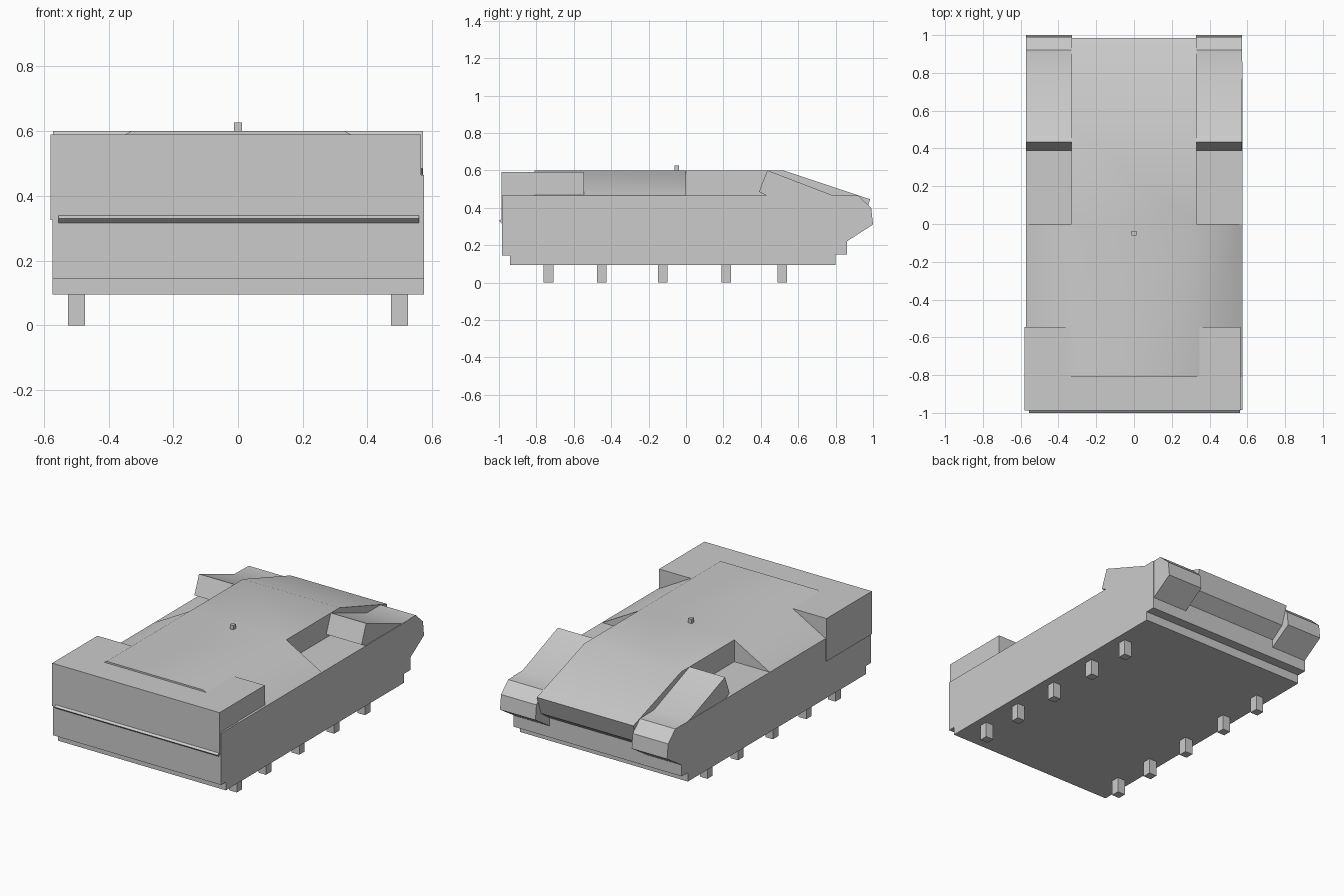
import bpy
import bmesh
import math

cube = bpy.data.objects.get("Cube")
if cube:
    bpy.data.objects.remove(cube)

grey = bpy.data.materials.new("plain grey")
grey.use_nodes = True
grey.diffuse_color = (0.6, 0.6, 0.6, 1)
grey.node_tree.nodes["Principled BSDF"].inputs["Base Color"].default_value = (0.6, 0.6, 0.6, 1)


def finish(name, bm, smooth=False):
    bmesh.ops.recalc_face_normals(bm, faces=bm.faces)
    mesh = bpy.data.meshes.new(name)
    bm.to_mesh(mesh)
    bm.free()
    mesh.materials.append(grey)
    ob = bpy.data.objects.new(name, mesh)
    bpy.context.collection.objects.link(ob)
    if smooth:
        bpy.ops.object.select_all(action='DESELECT')
        ob.select_set(True)
        bpy.context.view_layer.objects.active = ob
        bpy.ops.object.shade_smooth_by_angle(angle=math.radians(35))
    return ob


def extrude(name, points, shift, smooth=False):
    """Extrude a closed outline of 3D points along a vector."""
    bm = bmesh.new()
    face = bm.faces.new([bm.verts.new(p) for p in points])
    new = bmesh.ops.extrude_face_region(bm, geom=[face])["geom"]
    bmesh.ops.translate(bm, vec=shift, verts=[v for v in new if isinstance(v, bmesh.types.BMVert)])
    return finish(name, bm, smooth)


def side_prism(name, profile, x0, x1, smooth=False):
    return extrude(name, [(x0, y, z) for y, z in profile], (x1 - x0, 0, 0), smooth)


def box(name, x0, x1, y0, y1, z0, z1):
    return side_prism(name, [(y0, z0), (y1, z0), (y1, z1), (y0, z1)], x0, x1)


# Lower hull with stepped ends
side_prism("hull", [(-0.985, 0.465), (-0.985, 0.145), (-0.94, 0.145), (-0.94, 0.095),
                    (0.80, 0.095), (0.80, 0.15), (0.86, 0.15), (0.86, 0.465)], -0.573, 0.575)

# Full-width front box and its ridge
box("front_box", -0.579, 0.565, -0.987, -0.545, 0.325, 0.59)
side_prism("front_ridge", [(-0.98, 0.345), (-1.0, 0.33), (-0.98, 0.312)], -0.555, 0.56)

# Raised deck: sloped shoulders, then a narrow wedge at the far end
bm = bmesh.new()
half = [(0.33, 0.60), (0.572, 0.465), (0.33, 0.44)]
section = half + [(-x, z) for x, z in reversed(half)]
rings = [[bm.verts.new((x, y, z)) for x, z in section] for y in (-0.81, 0.0)]
for i in range(6):
    j = (i + 1) % 6
    bm.faces.new((rings[0][i], rings[0][j], rings[1][j], rings[1][i]))
bm.faces.new(rings[0])
wedge = [(0.52, 0.60), (0.985, 0.445), (0.945, 0.33), (0.86, 0.27), (0.0, 0.44)]
sides = []
for s, top, low in ((1, 0, 2), (-1, 5, 3)):
    line = [rings[1][top]] + [bm.verts.new((s * 0.33, y, z)) for y, z in wedge[:-1]]
    line.append(rings[1][low])
    bm.faces.new(line)
    bm.faces.new((rings[1][top], rings[1][1 if s > 0 else 4], rings[1][low]))
    sides.append(line)
for i in range(5):
    bm.faces.new((sides[0][i], sides[0][i + 1], sides[1][i + 1], sides[1][i]))
finish("deck", bm, True)

# Slanted corner pods and round-off blocks
pod = [(0.435, 0.60), (0.39, 0.485), (0.44, 0.46), (0.86, 0.22), (1.0, 0.31),
       (0.99, 0.40), (0.92, 0.465), (0.785, 0.466)]
for side, s in (("left", 1), ("right", -1)):
    side_prism("pod_" + side, pod, s * 0.329, s * 0.571, True)
    # Short feet under the hull
    for n, y in enumerate((-0.735, -0.45, -0.125, 0.215, 0.515), 1):
        box(f"foot_{side}_{n}", s * 0.473, s * 0.525, y - 0.026, y + 0.026, 0, 0.11)

# Small knob on the deck
box("deck_knob", -0.012, 0.012, -0.062, -0.038, 0.59, 0.627)
